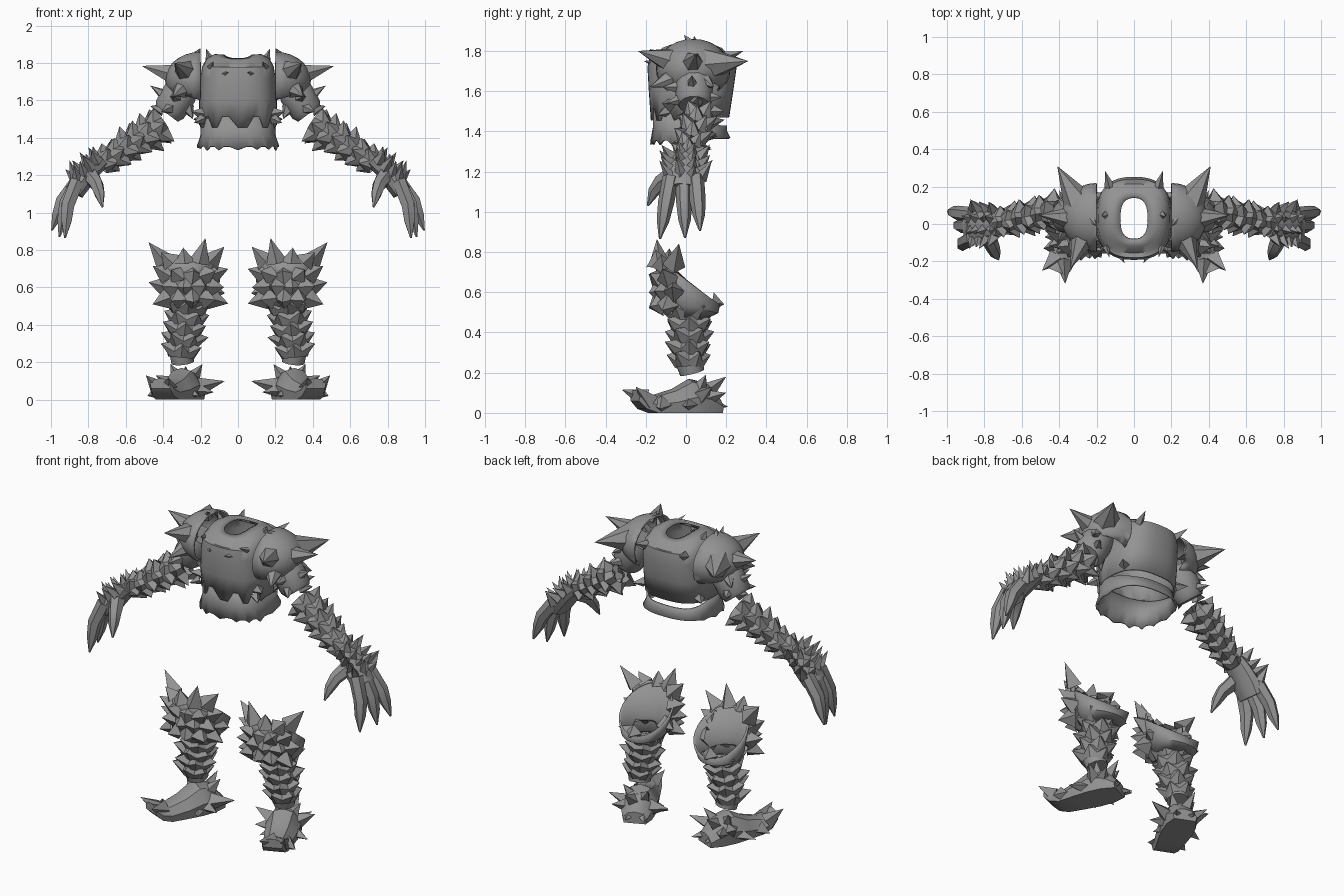
import bpy, bmesh, math, random
from mathutils import Vector as V

random.seed(4)
cube = bpy.data.objects.get("Cube")
if cube:
    bpy.data.objects.remove(cube)

steel = bpy.data.materials.new("dull_grey_steel")
steel.use_nodes = True
COLOUR = (0.29, 0.29, 0.29, 1)
steel.diffuse_color = COLOUR
steel.node_tree.nodes["Principled BSDF"].inputs["Base Color"].default_value = COLOUR


def finish(name, bm, mirror=True, thick=0, angle=35):
    """Turn a bmesh into a shaded object, optionally thickened and mirrored."""
    bmesh.ops.recalc_face_normals(bm, faces=bm.faces)
    me = bpy.data.meshes.new(name)
    bm.to_mesh(me)
    bm.free()
    ob = bpy.data.objects.new(name, me)
    bpy.context.collection.objects.link(ob)
    me.materials.append(steel)
    bpy.ops.object.select_all(action='DESELECT')
    ob.select_set(True)
    bpy.context.view_layer.objects.active = ob
    bpy.ops.object.shade_smooth_by_angle(angle=math.radians(angle))
    if thick:
        mod = ob.modifiers.new("thickness", 'SOLIDIFY')
        mod.thickness = thick
    if mirror:
        ob.modifiers.new("other_side", 'MIRROR')


def loft(bm, rings, caps=False, closed=True):
    rows = [[bm.verts.new(p) for p in ring] for ring in rings]
    n = len(rows[0])
    for a, b in zip(rows, rows[1:]):
        for i in range(n if closed else n - 1):
            j = (i + 1) % n
            bm.faces.new((a[i], a[j], b[j], b[i]))
    if caps:
        bm.faces.new(rows[0])
        bm.faces.new(rows[-1])


def oval(c, a, b, n=32, power=2.0, u=V((1, 0, 0)), v=V((0, 1, 0))):
    pts = []
    for i in range(n):
        t = math.tau * i / n
        x, y = math.cos(t), math.sin(t)
        x = math.copysign(abs(x) ** (2 / power), x)
        y = math.copysign(abs(y) ** (2 / power), y)
        pts.append(V(c) + u * a * x + v * b * y)
    return pts


def frame(d):
    d = V(d).normalized()
    u = V((0, 1, 0)) if abs(d.y) < 0.8 else V((1, 0, 0))
    u = (u - d * u.dot(d)).normalized()
    return d, u, d.cross(u)


def spike(bm, base, tip, r, sides=4):
    base, tip = V(base), V(tip)
    d, u, v = frame(tip - base)
    ring = [bm.verts.new(p) for p in oval(base, r, r, sides, u=u, v=v)]
    top = bm.verts.new(tip)
    for i in range(sides):
        bm.faces.new((ring[i], ring[(i + 1) % sides], top))


def band(bm, c, axis, r, reach, h, n, lift, turn=0):
    """One armour ring whose edge is drawn out into a star of points."""
    d, u, v = frame(axis)
    rings = [[], [], []]
    for i in range(2 * n):
        t = math.tau * (i + turn) / (2 * n)
        out = u * math.cos(t) + v * math.sin(t)
        tip = i % 2 == 0
        far = reach * random.uniform(0.85, 1.1) if tip else r * 1.12
        rings[0].append(V(c) - d * h / 2 + out * r)
        rings[1].append(V(c) + d * (lift if tip else -lift / 2) + out * far)
        rings[2].append(V(c) + d * h / 2 + out * r * 0.9)
    loft(bm, rings)


def limb(bm, path, radii, n=6, flat=1.0):
    rings = []
    for i, p in enumerate(path):
        d = V(path[min(i + 1, len(path) - 1)]) - V(path[max(i - 1, 0)])
        d, u, v = frame(d)
        rings.append(oval(p, radii[i], radii[i] * flat, n, u=u, v=v))
    loft(bm, rings, caps=True)


# Breastplate shell, saddle-shaped round the neck, torn along the front hem
bm = bmesh.new()
rings = [oval((0, cy, z), a, b, 40, 2.6) for z, cy, a, b in (
    (1.47, .02, .208, .195), (1.6, .025, .208, .21), (1.72, .03, .2, .222),
    (1.78, .03, .192, .21), (1.825, .03, .168, .185), (1.848, .03, .125, .15),
    (1.845, .03, .072, .112))]
for ring in rings[4:]:
    for p in ring:
        p.z -= 1.5 * (p.y - .03) ** 2
for i, p in enumerate(rings[0]):
    if p.y < -.05:
        p.z += .045 if i % 4 < 2 else -.015
loft(bm, rings)
finish("breastplate", bm, mirror=False, thick=0.012, angle=50)

# Small thorns on the breastplate
bm = bmesh.new()
for base, tip, r in (((.08, -.16, 1.74), (.05, -.21, 1.75), .018),
                     ((.15, -.12, 1.78), (.13, -.18, 1.81), .018),
                     ((.15, .05, 1.82), (.17, .04, 1.875), .025),
                     ((.13, .2, 1.77), (.155, .285, 1.8), .028),
                     ((.19, -.08, 1.53), (.25, -.12, 1.54), .035),
                     ((.19, -.1, 1.5), (.235, -.14, 1.48), .03),
                     ((.19, .14, 1.5), (.24, .19, 1.5), .03)):
    spike(bm, base, tip, r)
finish("breastplate_thorns", bm)

# Waist guard with a ragged flared hem
bm = bmesh.new()
top, mid, hem = [], [], []
for i, p in enumerate(oval((0, .02, 0), .2, .185, 48, 2.6)):
    front = max(0, min(1, .5 - p.y / .35))
    top.append(p + V((0, 0, 1.43 + .09 * front)))
    mid.append(V((p.x * 1.01, p.y, 1.40 + .02 * front)))
    rag = random.uniform(.015, .035) if i % 3 == 0 else 0
    hem.append(V((p.x * 1.1, p.y * 1.08, 1.368 - .015 * front - rag * front)))
loft(bm, [top, mid, hem])
finish("waist_guard", bm, mirror=False, thick=0.01)

# Shoulder domes
bm = bmesh.new()
bmesh.ops.create_uvsphere(bm, u_segments=24, v_segments=14, radius=1)
for v in bm.verts:
    v.co = V((.2 + .19 * v.co.x, .035 + .185 * v.co.y, 1.71 + .15 * v.co.z))
for point, normal in (((.2, 0, 0), (1, 0, 0)), ((.2, 0, 1.6), (-.3, 0, 1))):
    bmesh.ops.bisect_plane(bm, geom=bm.verts[:] + bm.edges[:] + bm.faces[:],
                           plane_co=point, plane_no=normal, clear_inner=True)
finish("shoulder_guard", bm, thick=0.01)

# Shoulder spikes
bm = bmesh.new()
for base, tip, r in (((.33, .03, 1.735), (.515, .05, 1.785), .065),
                     ((.3, .12, 1.735), (.41, .31, 1.75), .085),
                     ((.27, -.07, 1.75), (.34, -.24, 1.8), .07),
                     ((.23, .03, 1.83), (.2, -.01, 1.88), .03),
                     ((.3, -.08, 1.66), (.35, -.18, 1.62), .05),
                     ((.34, .08, 1.66), (.41, .14, 1.62), .05)):
    spike(bm, base, tip, r, 6)
finish("shoulder_spikes", bm)

# Upper arm sleeve with a few thorns
bm = bmesh.new()
limb(bm, [(.27, .04, 1.7), (.31, .04, 1.64), (.365, .04, 1.55), (.38, .04, 1.53)],
     [.075, .095, .09, .075], 14)
finish("upper_arm", bm)
bm = bmesh.new()
for base, tip in (((.38, .03, 1.62), (.47, .03, 1.68)), ((.4, .05, 1.55), (.47, .06, 1.57)),
                  ((.33, -.03, 1.62), (.35, -.12, 1.62)), ((.36, .1, 1.57), (.4, .18, 1.57)),
                  ((.27, .02, 1.56), (.24, 0, 1.5)), ((.36, -.02, 1.56), (.41, -.1, 1.54))):
    spike(bm, base, tip, .038, 5)
finish("upper_arm_thorns", bm)

# Forearm made of overlapping star rings
bm = bmesh.new()
shoulder_end, wrist = V((.43, .06, 1.455)), V((.70, .01, 1.28))
up_arm = shoulder_end - wrist
for k in range(6):
    f = k / 5
    band(bm, shoulder_end.lerp(wrist, f), up_arm, .07 - .014 * f, .122 - .022 * f,
         .08, 6, .026, k % 2)
finish("forearm_rings", bm, angle=20)

# Gauntlet: cuff and palm, three fingers and a thumb
bm = bmesh.new()
limb(bm, [(.72, 0, 1.285), (.77, 0, 1.24), (.83, -.01, 1.175), (.875, -.015, 1.11)],
     [.072, .08, .095, .088], 10, .62)
finish("gauntlet_palm", bm)
bm = bmesh.new()
for root, tip in ((-.075, (.925, -.13, .865)), (-.012, (.955, -.005, .87)),
                  (.048, (.995, .07, .905))):
    tip = V(tip)
    knuckle = V((.86, root, 1.17))
    joint = knuckle.lerp(tip, .45) + V((.02, 0, .01))
    limb(bm, [knuckle, joint, joint.lerp(tip, .5), tip], [.042, .04, .031, .005])
limb(bm, [(.79, -.05, 1.2), (.755, -.125, 1.15), (.74, -.16, 1.1), (.725, -.19, 1.03)],
     [.048, .038, .03, .005])
finish("gauntlet_fingers", bm, angle=25)

# Spikes over the back of the hand
bm = bmesh.new()
along, out = V((.7, 0, -.71)), V((.71, 0, .7))
for row in range(4):
    for col in (-1.5, -.5, .5, 1.5):
        base = V((.745, .048 * col, 1.265)) + along * .05 * row + out * (.03 - .014 * abs(col))
        d = out + V((0, .5 * col, 0)) - along * random.uniform(.0, .7)
        spike(bm, base, base + d.normalized() * random.uniform(.07, .115), .034)
finish("gauntlet_spikes", bm)

# Knee cup: open collar sloping down to the back
bm = bmesh.new()
rings = []
for f, cx, cy, a, b in ((0, .265, .02, .09, .085), (.35, .26, .03, .135, .13),
                        (1, .255, .02, .16, .15)):
    ring = oval((cx, cy, 0), a, b, 28)
    for p in ring:
        rim = .645 - (p.y - .02) * .72
        p.z = .47 + f * (rim - .47)
    rings.append(ring)
loft(bm, rings)
finish("knee_cup", bm, thick=0.012)


# Knee plate: curved backing covered with pyramids
def knee_point(t, z, grow=0):
    return V((.265 + (.135 + grow) * math.sin(t), -.05 - (.1 + grow * .8) * math.cos(t), z))


bm = bmesh.new()
loft(bm, [[knee_point(math.radians(t), z) for t in range(-90, 91, 15)]
          for z in (.52, .6, .68, .75)], closed=False)
finish("knee_plate", bm, thick=0.012)
bm = bmesh.new()
for row in range(4):
    for col in range(5):
        t = math.radians(-74 + 37 * col + (9 if row % 2 else -9))
        z = .54 + .064 * row
        side = abs(math.sin(t))
        rise = -.025 + .03 * row + random.uniform(-.015, .02)
        tip = knee_point(t, z + rise, .04 + .04 * side)
        if row == 3:
            tip += V((0, .035, random.uniform(.0, .08)))
        spike(bm, knee_point(t, z, -.012), tip, .058)
spike(bm, (.15, 0, .58), (.07, .02, .57), .06)
spike(bm, (.26, .13, .55), (.26, .19, .54), .05)
finish("knee_spikes", bm)

# Shin made of overlapping star rings, with a plain ankle below
bm = bmesh.new()
for k in range(5):
    f = k / 4
    band(bm, (.3 - .035 * f, .015, .265 + .058 * k), (-.1, 0, 1),
         .07 + .018 * f, .122 + .02 * f, .08, 6, .024, k % 2)
finish("shin_rings", bm, angle=20)
bm = bmesh.new()
limb(bm, [(.295, .03, .2), (.3, .02, .24), (.3, .015, .28)], [.062, .066, .07], 14)
finish("ankle", bm)

# Boot, turned outwards with a lifted toe
bm = bmesh.new()
ahead, across = V((.39, -.92, 0)), V((.92, .39, 0))
rings = []
for s, w, low, high in ((-.13, .07, 0, .07), (-.06, .095, 0, .15), (.03, .1, 0, .17),
                        (.12, .09, 0, .12), (.22, .075, 0, .09), (.28, .07, .02, .09),
                        (.32, .06, .06, .115)):
    c = V((.29, .04, 0)) + ahead * s
    rings.append([c + across * w * x + V((0, 0, low + (high - low) * h)) for x, h in
                  ((-.9, 0), (.9, 0), (1, .45), (.55, .9), (0, 1), (-.55, .9), (-1, .45))])
loft(bm, rings, caps=True)
finish("boot", bm)

# Boot spikes fanning round the heel, sides and toe corners, flat underneath
bm = bmesh.new()
for tip in ((.07, .07, .1), (.13, -.02, .04), (.19, .1, .19), (.28, .2, .18),
            (.37, .2, .1), (.44, .13, .13), (.16, .18, .03), (.27, .21, .03),
            (.48, .0, .03), (.36, .1, .19), (.21, -.09, .02)):
    tip = V(tip)
    base = V((.29, .03, .05)).lerp(tip, .2)
    spike(bm, base, tip, .065, 4)
for base, tip in (((.375, -.2, .07), (.368, -.32, .115)), ((.425, -.18, .06), (.492, -.25, .13)),
                  ((.42, -.12, .04), (.485, -.13, .02))):
    spike(bm, base, tip, .05, 4)
for v in bm.verts:
    v.co.z = max(v.co.z, 0)
finish("boot_spikes", bm)
